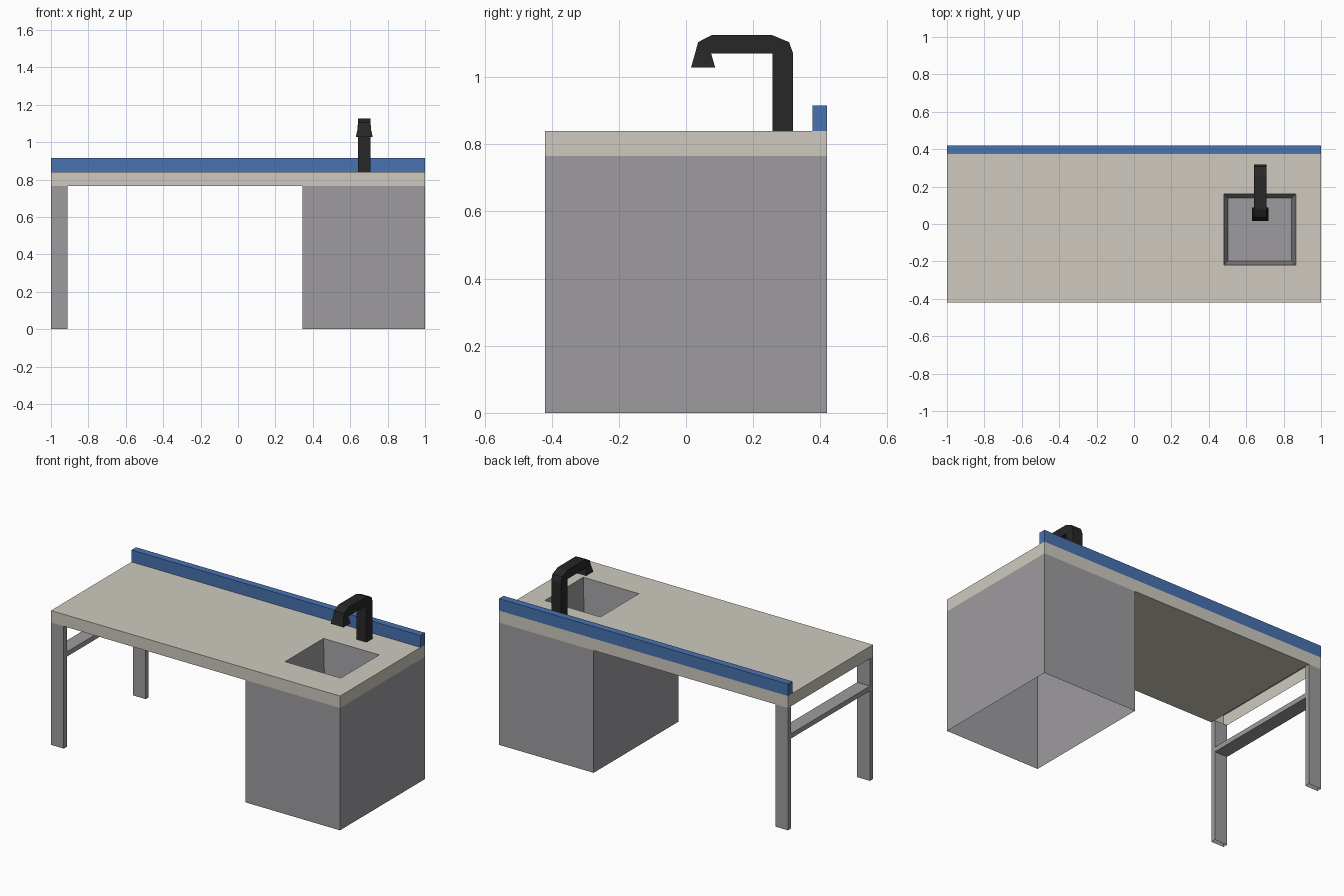
import bpy, bmesh

if "Cube" in bpy.data.objects:
    bpy.data.objects.remove(bpy.data.objects["Cube"])


def material(name, rgb):
    m = bpy.data.materials.new(name)
    m.diffuse_color = (*rgb, 1)
    m.use_nodes = True
    m.node_tree.nodes["Principled BSDF"].inputs["Base Color"].default_value = m.diffuse_color
    return m


STONE = material("stone", (0.62, 0.59, 0.52))
METAL = material("grey_metal", (0.34, 0.33, 0.345))
BLUE = material("blue", (0.065, 0.17, 0.44))
BLACK = material("black", (0.02, 0.02, 0.021))


def finish(name, bm, mat):
    bmesh.ops.remove_doubles(bm, verts=bm.verts, dist=1e-5)
    bmesh.ops.dissolve_degenerate(bm, edges=bm.edges, dist=1e-5)
    me = bpy.data.meshes.new(name)
    bm.to_mesh(me)
    bm.free()
    me.materials.append(mat)
    ob = bpy.data.objects.new(name, me)
    bpy.context.collection.objects.link(ob)
    return ob


def add_box(bm, x, y, z, skip="", taper=0.0, flip=False):
    """Box from ranges; skip lists open sides (b t f k l r); taper insets the bottom."""
    def p(i, j, k):
        t = 0 if k else taper
        return bm.verts.new((x[i] + (t if i == 0 else -t),
                             y[j] + (t if j == 0 else -t), z[k]))
    v = [p(i, j, k) for k in (0, 1) for j in (0, 1) for i in (0, 1)]
    sides = {"b": (0, 2, 3, 1), "t": (4, 5, 7, 6), "f": (0, 1, 5, 4),
             "k": (2, 6, 7, 3), "l": (0, 4, 6, 2), "r": (1, 3, 7, 5)}
    for key, idx in sides.items():
        if key not in skip:
            bm.faces.new([v[i] for i in (idx[::-1] if flip else idx)])


def box(name, mat, *args, **kw):
    bm = bmesh.new()
    add_box(bm, *args, **kw)
    return finish(name, bm, mat)


X, Y = (-1, 1), (-0.42, 0.42)
Z0, Z1 = 0.765, 0.84
LEG_X, CAB_X = -0.912, 0.345
SINK_X, SINK_Y = (0.48, 0.865), (-0.22, 0.16)

# worktop: rim, top with sink cut-out, underside between legs and cabinet
bm = bmesh.new()
add_box(bm, X, Y, (Z0, Z1), skip="tb")
xs = (X[0], *SINK_X, X[1])
ys = (Y[0], *SINK_Y, Y[1])
for i in range(3):
    for j in range(3):
        if (i, j) != (1, 1):
            add_box(bm, xs[i:i + 2], ys[j:j + 2], (Z0, Z1), skip="bfklr")
add_box(bm, (LEG_X, CAB_X), Y, (Z0, Z1), skip="tfklr")
loose = [v for v in bm.verts if not v.link_faces]
bmesh.ops.delete(bm, geom=loose, context="VERTS")
finish("worktop", bm, STONE)

# cabinet shell (open underneath), sink basin and backsplash
box("cabinet", METAL, (CAB_X, 1), Y, (0, Z0), skip="tb")
box("sink_basin", METAL, SINK_X, SINK_Y, (0.59, Z1), skip="t", taper=0.022, flip=True)
box("backsplash", BLUE, X, (0.376, 0.42), (Z1, 0.915), skip="b")

# legs and the rail joining them
for name, y in (("front_leg", (-0.42, -0.39)), ("back_leg", (0.39, 0.42))):
    box(name, METAL, (-1, LEG_X), y, (0, Z0), skip="tb")
box("leg_rail", METAL, (-1, LEG_X), (-0.39, 0.39), (0.563, 0.593), skip="fk")

# tap: sections of (outer y, outer z, inner y, inner z, half width)
sections = [(0.319, 0.84, 0.257, 0.84, 0.034),
            (0.319, 1.07, 0.257, 1.07, 0.034),
            (0.307, 1.104, 0.257, 1.07, 0.034),
            (0.254, 1.126, 0.257, 1.07, 0.034),
            (0.078, 1.126, 0.075, 1.07, 0.034),
            (0.036, 1.104, 0.075, 1.07, 0.034),
            (0.027, 1.07, 0.075, 1.07, 0.036),
            (0.015, 1.028, 0.087, 1.028, 0.045)]
bm = bmesh.new()
TAP_X = 0.675
rings = []
for oy, oz, iy, iz, w in sections:
    rings.append([bm.verts.new(c) for c in (
        (TAP_X - w, oy, oz), (TAP_X + w, oy, oz),
        (TAP_X + w, iy, iz), (TAP_X - w, iy, iz))])
for a, b in zip(rings, rings[1:]):
    for k in range(4):
        n = (k + 1) % 4
        bm.faces.new((a[k], a[n], b[n], b[k]))
bm.faces.new(rings[0])
bm.faces.new(rings[-1])
bmesh.ops.remove_doubles(bm, verts=bm.verts, dist=1e-5)
bmesh.ops.recalc_face_normals(bm, faces=bm.faces)
finish("tap", bm, BLACK)
